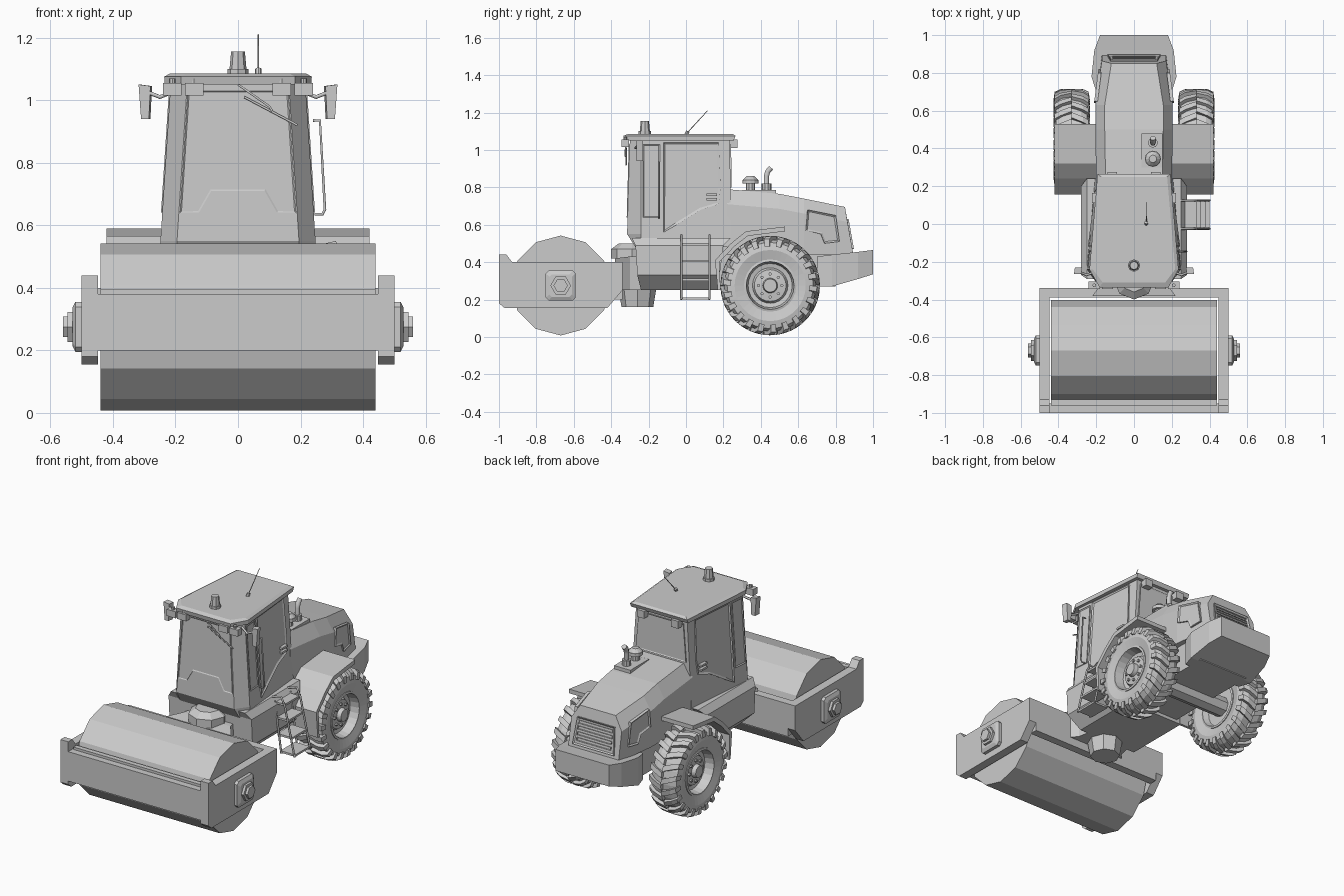
import bpy, bmesh, math
from mathutils import Vector, Matrix

cube = bpy.data.objects.get("Cube")
if cube:
    bpy.data.objects.remove(cube, do_unlink=True)


def finish(name, bm):
    bmesh.ops.recalc_face_normals(bm, faces=bm.faces)
    mesh = bpy.data.meshes.new(name)
    bm.to_mesh(mesh)
    bm.free()
    obj = bpy.data.objects.new(name, mesh)
    bpy.context.collection.objects.link(obj)
    return obj


def add_loft(bm, rings):
    rows = [[bm.verts.new(p) for p in ring] for ring in rings]
    count = len(rows[0])
    for a, b in zip(rows, rows[1:]):
        for i in range(count):
            j = (i + 1) % count
            bm.faces.new((a[i], a[j], b[j], b[i]))
    bm.faces.new(rows[0])
    bm.faces.new(rows[-1])


def loft(name, rings):
    bm = bmesh.new()
    add_loft(bm, rings)
    return finish(name, bm)


def prism(name, x_start, x_end, profile):
    """Extrude a (y, z) profile along x."""
    return loft(name, [[(x, y, z) for y, z in profile] for x in (x_start, x_end)])


def box(name, xs, ys, zs):
    (a, b), (c, d) = ys, zs
    return prism(name, xs[0], xs[1], [(a, c), (b, c), (b, d), (a, d)])


def rod(name, start, end, radius, tip=None, sides=8):
    """Straight cylinder or cone between two points."""
    start, end = Vector(start), Vector(end)
    span = end - start
    turn = Vector((0, 0, 1)).rotation_difference(span).to_matrix().to_4x4()
    bm = bmesh.new()
    bmesh.ops.create_cone(bm, cap_ends=True, segments=sides, radius1=radius,
                          radius2=radius if tip is None else tip, depth=span.length,
                          matrix=Matrix.Translation((start + end) / 2) @ turn)
    return finish(name, bm)


def tube(name, points, radius, closed=False):
    curve = bpy.data.curves.new(name, "CURVE")
    curve.dimensions = "3D"
    curve.bevel_depth = radius
    curve.bevel_resolution = 1
    curve.use_fill_caps = True
    spline = curve.splines.new("POLY")
    spline.points.add(len(points) - 1)
    for target, p in zip(spline.points, points):
        target.co = (*p, 1)
    spline.use_cyclic_u = closed
    helper = bpy.data.objects.new(name + "_path", curve)
    mesh = bpy.data.meshes.new_from_object(helper)
    bpy.data.objects.remove(helper)
    obj = bpy.data.objects.new(name, mesh)
    bpy.context.collection.objects.link(obj)
    return obj


def panel(name, points, normal, height=0.008, rim=0.012):
    """Thin slab on a surface with a raised rim and a recessed centre."""
    normal = Vector(normal).normalized()
    bm = bmesh.new()
    add_loft(bm, [[Vector(p) + normal * h for p in points] for h in (-0.01, height)])
    bmesh.ops.recalc_face_normals(bm, faces=bm.faces)
    bm.faces.ensure_lookup_table()
    bmesh.ops.inset_individual(bm, faces=[bm.faces[-1]], thickness=rim, depth=-height * 0.8)
    return finish(name, bm)


def lathe(name, profile, centre, sides):
    """Spin a closed (radius, x) profile about the x direction."""
    bm = bmesh.new()
    rows = []
    for i in range(sides):
        t = math.tau * i / sides
        rows.append([bm.verts.new((centre[0] + x, centre[1] + r * math.cos(t),
                                   centre[2] + r * math.sin(t))) for r, x in profile])
    n = len(profile)
    for a, b in zip(rows, rows[1:] + rows[:1]):
        for i in range(n):
            j = (i + 1) % n
            bm.faces.new((a[i], a[j], b[j], b[i]))
    bmesh.ops.remove_doubles(bm, verts=bm.verts, dist=0.0002)
    return finish(name, bm)


# Roller drum and its frame
drum_y, axle_z = -0.67, 0.275
rod("drum", (-0.44, drum_y, axle_z), (0.44, drum_y, axle_z), 0.267, sides=12)
prism("left_frame_plate", 0.447, 0.5, [(-1, 0.18), (-0.97, 0.155), (-0.42, 0.155), (-0.34, 0.25),
      (-0.34, 0.4), (-0.93, 0.4), (-0.96, 0.44), (-1, 0.44)])
box("front_beam", (-0.45, 0.45), (-1, -0.95), (0.2, 0.38))
box("scraper_bar", (-0.44, 0.44), (-0.96, -0.93), (0.36, 0.395))
box("rear_beam", (-0.45, 0.45), (-0.39, -0.34), (0.2, 0.4))
loft("left_hub_plate", [[(x, drum_y + u * s, axle_z + v * s) for u, v in
     [(-1, -0.8), (-0.8, -1), (0.8, -1), (1, -0.8), (1, 0.8), (0.8, 1), (-0.8, 1), (-1, 0.8)]]
     for x, s in [(0.5, 0.08), (0.52, 0.08), (0.53, 0.06)]])
rod("left_hub_collar", (0.52, drum_y, axle_z), (0.545, drum_y, axle_z), 0.055, sides=6)
rod("left_hub_bolt", (0.54, drum_y, axle_z), (0.56, drum_y, axle_z), 0.038, sides=6)

# Articulated joint
loft("joint_yoke", [[(-w, y, low), (w, y, low), (w, y, high), (-w, y, high)] for y, w, low, high in
     [(-0.38, 0.22, 0.25, 0.42), (-0.3, 0.16, 0.25, 0.43), (-0.2, 0.14, 0.25, 0.43)]])
rod("joint_pin", (0, -0.26, 0.16), (0, -0.26, 0.28), 0.085, 0.105)
rod("joint_cap", (0, -0.29, 0.42), (0, -0.29, 0.47), 0.11)
rod("joint_cap_top", (0, -0.29, 0.47), (0, -0.29, 0.5), 0.11, 0.07)

# Chassis, axle and rear counterweight
loft("cab_base", [[(-w, front, z), (w, front, z), (w, back, z), (-w, back, z)]
     for z, w, front, back in [(0.25, 0.2, -0.24, 0.18), (0.33, 0.28, -0.26, 0.18),
                               (0.49, 0.28, -0.27, 0.2), (0.53, 0.25, -0.29, 0.24)]])
box("rear_chassis", (-0.17, 0.17), (0.15, 0.8), (0.27, 0.5))
rod("rear_axle", (-0.28, 0.45, axle_z), (0.28, 0.45, axle_z), 0.06)
loft("counterweight", [[(-w, y, low), (w, y, low), (w, y, high), (-w, y, high)] for y, w, low, high in
     [(0.7, 0.2, 0.27, 0.43), (0.78, 0.225, 0.27, 0.44), (0.92, 0.21, 0.31, 0.455),
      (1, 0.18, 0.335, 0.465)]])


# Cab shell and roof
def cab_ring(z, grow=0.0, front=-0.31, back=0.24):
    lean = 0.065 * (z - 0.55)
    right = [(0.195 - lean + grow, front), (0.248 - lean + grow, -0.24), (0.205 - lean + grow, back)]
    return [(x, y, z) for x, y in right] + [(-x, y, z) for x, y in reversed(right)]


def wall(y, z):
    return (0.248 - 0.09 * (y + 0.24) - 0.065 * (z - 0.55), y, z)


loft("cab", [cab_ring(0.48, 0, -0.27), cab_ring(0.55, 0, -0.315), cab_ring(1.06, 0, -0.3, 0.235)])
loft("roof", [cab_ring(1.05, 0.02, -0.33, 0.255), cab_ring(1.075, 0.022, -0.335, 0.265),
              cab_ring(1.085, 0.005, -0.31, 0.25)])
panel("left_door_window", [wall(y, z) for y, z in
      [(-0.12, 0.56), (-0.05, 0.6), (0.08, 0.68), (0.175, 0.71), (0.185, 0.8), (0.175, 1.04),
       (-0.12, 1.04)]], (1, 0, 0))
panel("left_front_side_window", [wall(y, z) for y, z in
      [(-0.23, 0.64), (-0.14, 0.64), (-0.14, 1.03), (-0.23, 1.03)]], (1, 0, 0), 0.005, 0.008)
panel("windscreen", [(-0.185, -0.313, 0.64), (-0.125, -0.313, 0.64), (-0.085, -0.31, 0.71),
      (0.085, -0.31, 0.71), (0.125, -0.313, 0.64), (0.185, -0.313, 0.64), (0.16, -0.302, 1.03),
      (-0.16, -0.302, 1.03)], (0, -1, 0), 0.004, 0.006)
panel("rear_window", [(-0.17, 0.239, 0.8), (0.17, 0.239, 0.8), (0.15, 0.236, 1.03),
      (-0.15, 0.236, 1.03)], (0, 1, 0), 0.005, 0.01)
for z in (0.73, 0.755):
    box("left_door_handle", (0.19, 0.222), (0.11, 0.165), (z, z + 0.012))
tube("wiper_arm", [(0, -0.32, 1.05), (0.1, -0.325, 0.98), (0.11, -0.325, 0.965)], 0.004)
tube("wiper_blade", [(0.02, -0.32, 1.01), (0.19, -0.32, 0.92)], 0.004)

# Roof fittings and mirrors
for x in (0.14, 0.21):
    box("left_work_light", (x - 0.03, x + 0.03), (-0.345, -0.305), (1.015, 1.055))
    rod("left_light_mount", (x, -0.325, 1.05), (x, -0.325, 1.07), 0.01)
box("left_rear_light", (0.09, 0.14), (0.235, 0.275), (1.01, 1.055))
rod("beacon_base", (0, -0.22, 1.08), (0, -0.22, 1.1), 0.033)
rod("beacon", (0, -0.22, 1.09), (0, -0.22, 1.155), 0.028, 0.022)
rod("antenna_foot", (0.065, 0, 1.08), (0.065, 0.01, 1.1), 0.01)
rod("antenna", (0.065, 0, 1.085), (0.065, 0.115, 1.21), 0.003, 0.002, 5)
tube("left_mirror_arm", [(0.2, -0.25, 1.03), (0.25, -0.27, 1.01), (0.3, -0.25, 1.03)], 0.007)
loft("left_mirror", [[(0.285 + t, y, 0.94), (0.31 + t, y, 0.94), (0.318 + t, y, 1.05),
     (0.28 + t, y, 1.045)] for y, t in [(-0.265, 0), (-0.23, -0.005)]])
tube("grab_rail", [(0.24, -0.145, 0.935), (0.262, -0.145, 0.935), (0.278, -0.145, 0.65),
     (0.27, -0.145, 0.635), (0.245, -0.145, 0.635)], 0.005)

# Engine hood with vents, grille, intake and exhaust
loft("hood", [[(-w, y, 0.44), (w, y, 0.44), (w, y - lean * 0.7, top - 0.08), (w - 0.05, y - lean, top),
     (0.05 - w, y - lean, top), (-w, y - lean * 0.7, top - 0.08)] for y, w, top, lean in
     [(0.22, 0.2, 0.79, 0), (0.5, 0.205, 0.765, 0), (0.63, 0.205, 0.74, 0), (0.895, 0.17, 0.695, 0.045)]])
panel("left_hood_vent", [(0.205 - 0.13 * (y - 0.63), y, z) for y, z in
      [(0.64, 0.57), (0.72, 0.55), (0.74, 0.5), (0.82, 0.51), (0.8, 0.65), (0.65, 0.68)]], (1, 0.1, 0))


def grille_face(x, z):
    return (x, 0.895 - 0.176 * (z - 0.44), z)


panel("grille_frame", [grille_face(x, z) for x, z in
      [(-0.14, 0.47), (0.14, 0.47), (0.125, 0.63), (-0.125, 0.63)]], (0, 1, 0.18))
for i in range(4):
    z = 0.495 + 0.033 * i
    panel("grille_slat", [grille_face(x, h) for x, h in
          [(-0.115, z), (0.115, z), (0.115, z + 0.018), (-0.115, z + 0.018)]], (0, 1, 0.18), 0.008, 0.003)
box("engine_plate", (0.04, 0.15), (0.3, 0.48), (0.75, 0.787))
rod("intake_stem", (0.1, 0.345, 0.78), (0.1, 0.345, 0.83), 0.025, sides=10)
rod("intake_cap", (0.1, 0.345, 0.82), (0.1, 0.345, 0.84), 0.043, sides=12)
rod("intake_dome", (0.1, 0.345, 0.84), (0.1, 0.345, 0.86), 0.04, 0.02, 12)
rod("exhaust_base", (0.1, 0.43, 0.77), (0.1, 0.43, 0.82), 0.026, sides=10)
tube("exhaust_pipe", [(0.1, 0.43, 0.78), (0.1, 0.43, 0.86), (0.1, 0.437, 0.885), (0.1, 0.455, 0.905)], 0.016)

# Rear wheels with chevron tread
hub = (0.33, 0.45, axle_z)
half = [(0.13, 0.075), (0.19, 0.09), (0.23, 0.082), (0.245, 0.05)]
lathe("left_tyre", half + [(r, -x) for r, x in reversed(half)], hub, 36)
lathe("left_rim", [(0.14, 0.082), (0.128, 0.085), (0.118, 0.03), (0.095, 0.025), (0.085, 0.045),
      (0.04, 0.05), (0.035, 0.075), (0, 0.075), (0, -0.05), (0.115, -0.05), (0.128, -0.085),
      (0.14, -0.082)], hub, 24)
for i in range(8):
    t = math.tau * i / 8
    y, z = hub[1] + 0.062 * math.cos(t), hub[2] + 0.062 * math.sin(t)
    rod("left_wheel_nut", (0.37, y, z), (0.388, y, z), 0.009, sides=6)
bm = bmesh.new()
lug = [(0, 0.235), (0, 0.266), (0.06, 0.264), (0.09, 0.25), (0.096, 0.21), (0.075, 0.21)]
count = 22
for i in range(count):
    for side in (-1, 1):
        angle = math.tau * (i + 0.25 * side) / count
        rings = []
        for width in (-0.06, 0.06):
            ring = []
            for x, r in lug:
                t = angle + width + x * 1.6
                ring.append((hub[0] + side * x, hub[1] + r * math.cos(t), hub[2] + r * math.sin(t)))
            rings.append(ring)
        add_loft(bm, rings)
finish("left_tread", bm)

# Fenders
prism("left_fender", 0.19, 0.42, [(0.17, 0.25), (0.155, 0.41), (0.24, 0.5), (0.32, 0.565), (0.53, 0.59),
      (0.53, 0.565), (0.33, 0.54), (0.26, 0.485), (0.178, 0.4), (0.185, 0.25)])

# Boarding ladder
for z, reach in [(0.2, 0.4), (0.3, 0.38), (0.4, 0.355), (0.49, 0.33)]:
    box("ladder_tread", (reach - 0.1, reach), (-0.02, 0.12), (z, z + 0.012))
for y in (-0.025, 0.125):
    for inset in (0, 0.09):
        tube("ladder_rail", [(0.4 - inset, y, 0.2), (0.33 - inset * 0.7, y, 0.51)], 0.006)
    tube("ladder_handle", [(0.33, y, 0.5), (0.31, y, 0.545), (0.25, y, 0.53)], 0.006)

# Mirror every left part to the right side
for obj in list(bpy.context.collection.objects):
    if obj.name.startswith("left_"):
        mesh = obj.data.copy()
        mesh.transform(Matrix.Scale(-1, 4, (1, 0, 0)))
        mesh.flip_normals()
        twin = bpy.data.objects.new(obj.name.replace("left_", "right_"), mesh)
        bpy.context.collection.objects.link(twin)
